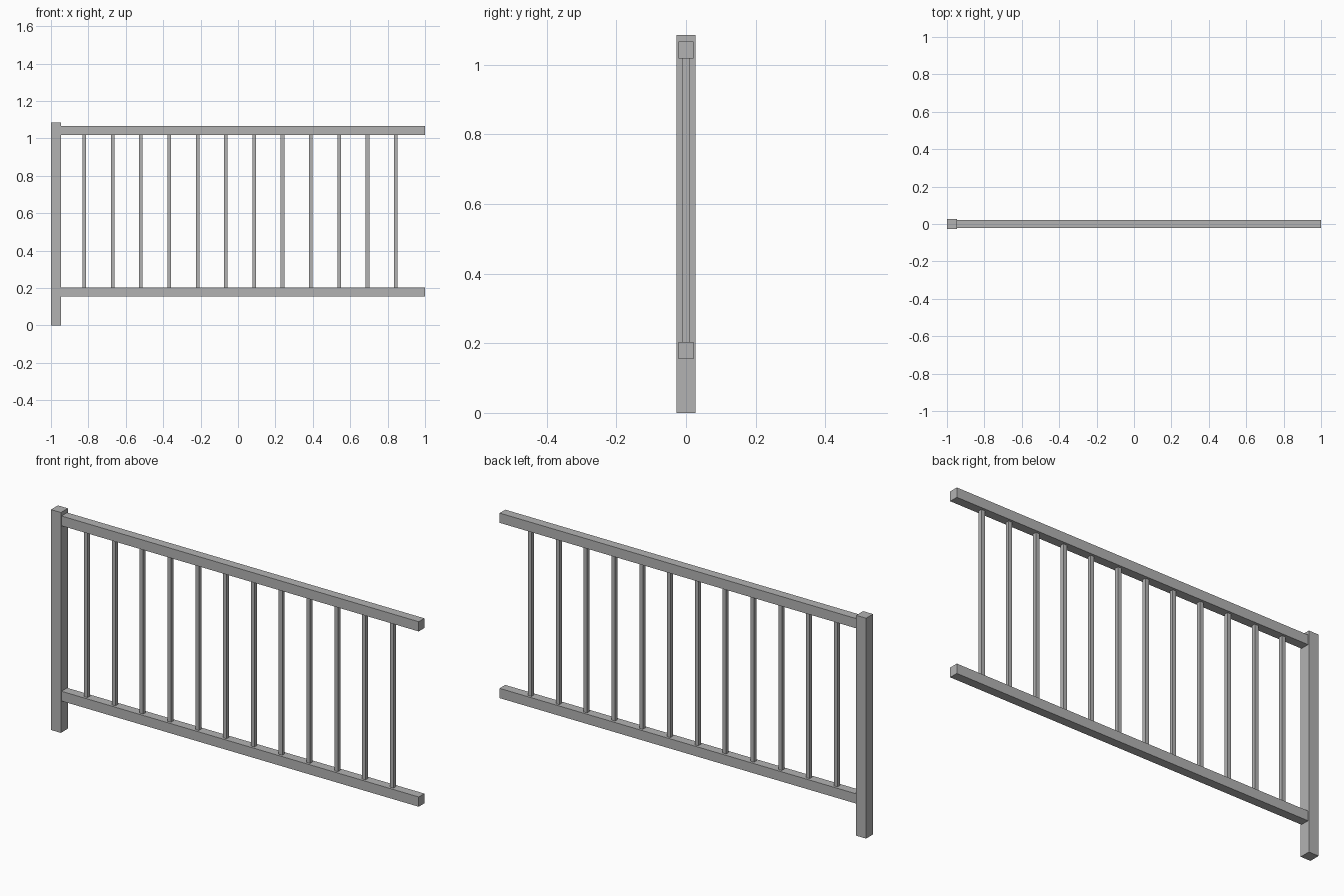
import bpy

if "Cube" in bpy.data.objects:
    bpy.data.objects.remove(bpy.data.objects["Cube"])

# Single painted-metal colour
grey = bpy.data.materials.new("grey metal")
grey.diffuse_color = (0.45, 0.45, 0.45, 1)
grey.use_nodes = True
grey.node_tree.nodes["Principled BSDF"].inputs["Base Color"].default_value = grey.diffuse_color


def box(name, x, y, z):
    """Box from (min, max) ranges on each axis."""
    bpy.ops.mesh.primitive_cube_add(size=1)
    ob = bpy.context.object
    ob.name = name
    for v in ob.data.vertices:
        v.co = [lo + (c + 0.5) * (hi - lo) for c, (lo, hi) in zip(v.co, (x, y, z))]
    ob.data.materials.append(grey)
    return ob


POST_X = -0.946
LOW, HIGH = (0.155, 0.203), (1.018, 1.066)

# End post
box("post", (-1, POST_X), (-0.027, 0.027), (0, 1.085))

# Horizontal rails
box("bottom_rail", (POST_X, 1), (-0.022, 0.022), LOW)
box("top_rail", (POST_X, 1), (-0.022, 0.022), HIGH)

# Evenly spaced balusters between the rails
COUNT, FIRST, LAST, HALF = 12, -0.822, 0.844, 0.0097
for i in range(COUNT):
    cx = FIRST + (LAST - FIRST) * i / (COUNT - 1)
    box(f"baluster_{i + 1}", (cx - HALF, cx + HALF), (-HALF, HALF), (LOW[1], HIGH[0]))
